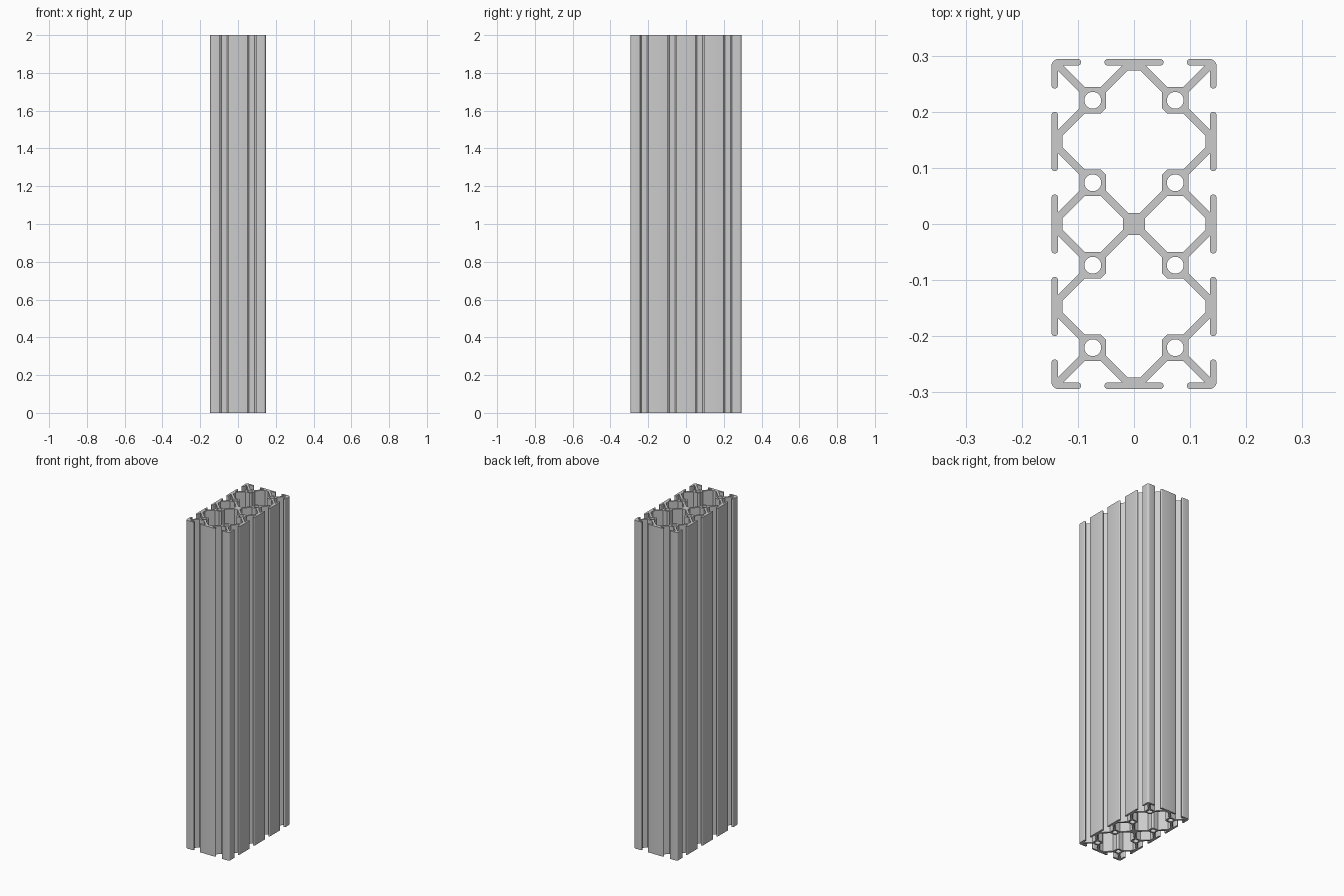
import bpy, bmesh
from math import sin, cos, pi

if "Cube" in bpy.data.objects:
    bpy.data.objects.remove(bpy.data.objects["Cube"])

A = 0.0735        # half of one cell of the 2 x 4 grid
LIP = 0.0117      # thickness of the outer lips
GAP = 0.0208      # half width of each slot opening
HUB = 0.0235      # half size of the square hubs
D = 0.009         # half strut width measured along an axis
CORE = 0.020      # web depth at cell borders
IN = A - LIP
R_CORNER = 0.012
R_HOLE = 0.015


def arc(cx, cy, r, a0, a1, n):
    return [(cx + r * cos(a0 + (a1 - a0) * i / n),
             cy + r * sin(a0 + (a1 - a0) * i / n)) for i in range(n + 1)]


# One T-slot in (tangent, outward) coordinates about its cell centre
r = LIP / 2
half = arc(-GAP - r, A - r, r, pi / 2, -pi / 2, 8)
half += [(-(IN - D), IN), (-(HUB - D), HUB)]
slot = half + [(-t, n) for t, n in reversed(half)]

# Outer outline: walk the four sides counter-clockwise, with rounded corners
outline = []
for k, (nx, ny) in enumerate([(0, -1), (1, 0), (0, 1), (-1, 0)]):
    tx, ty = -ny, nx
    steps = (-1, 1) if nx == 0 else (-3, -1, 1, 3)
    edge = 3 * A if nx == 0 else A
    for s in steps:
        for t, n in slot:
            u, v = s * A + t, edge + n
            outline.append((tx * u + nx * v, ty * u + ny * v))
    sx, sy = tx + nx, ty + ny
    outline += arc(sx * (2 * A - R_CORNER), sy * (4 * A - R_CORNER), R_CORNER,
                   (k - 1) * pi / 2, k * pi / 2, 8)


def mirrored(quarter, cx, cy):
    """Close a first-quadrant path by mirroring it in x and y."""
    left = [(-x, y) for x, y in reversed(quarter)]
    top = quarter + left
    return [(cx + x, cy + y) for x, y in top + [(-x, -y) for x, y in top]]


loops = [outline]
# Large inner chambers
W = 2 * A - CORE
flat = CORE - D
large = [(W, flat), (A + HUB - D, A - HUB), (A - HUB + D, A - HUB),
         (A - HUB, A - HUB + D), (A - HUB, A + HUB - D), (flat, W)]
# Small middle chambers
small = [(A - CORE, flat), (HUB - D, A - HUB)]
for s in (-1, 1):
    loops.append(mirrored(large, 0, s * 2 * A))
    loops.append(mirrored(small, s * A, 0))
    # Screw holes through the hubs
    for j in (-3, -1, 1, 3):
        loops.append(arc(s * A, j * A, R_HOLE, 0, 2 * pi, 32)[:-1])

# Fill the cross-section and extrude it to full length
curve = bpy.data.curves.new("slotted_beam", 'CURVE')
curve.dimensions = '2D'
curve.fill_mode = 'BOTH'
curve.extrude = 1.0
for loop in loops:
    sp = curve.splines.new('POLY')
    sp.points.add(len(loop) - 1)
    for p, (x, y) in zip(sp.points, loop):
        p.co = (x, y, 0, 1)
    sp.use_cyclic_u = True
beam = bpy.data.objects.new("slotted_beam", curve)
bpy.context.collection.objects.link(beam)
bpy.context.view_layer.objects.active = beam
beam.select_set(True)
bpy.ops.object.convert(target='MESH')
beam = bpy.context.view_layer.objects.active

# Weld caps to walls, stand the beam on the ground
bm = bmesh.new()
bm.from_mesh(beam.data)
bmesh.ops.remove_doubles(bm, verts=bm.verts, dist=1e-5)
bmesh.ops.translate(bm, verts=bm.verts, vec=(0, 0, 1))
bmesh.ops.recalc_face_normals(bm, faces=bm.faces)
bm.to_mesh(beam.data)
bm.free()
bpy.ops.object.shade_smooth_by_angle(angle=pi / 6)
